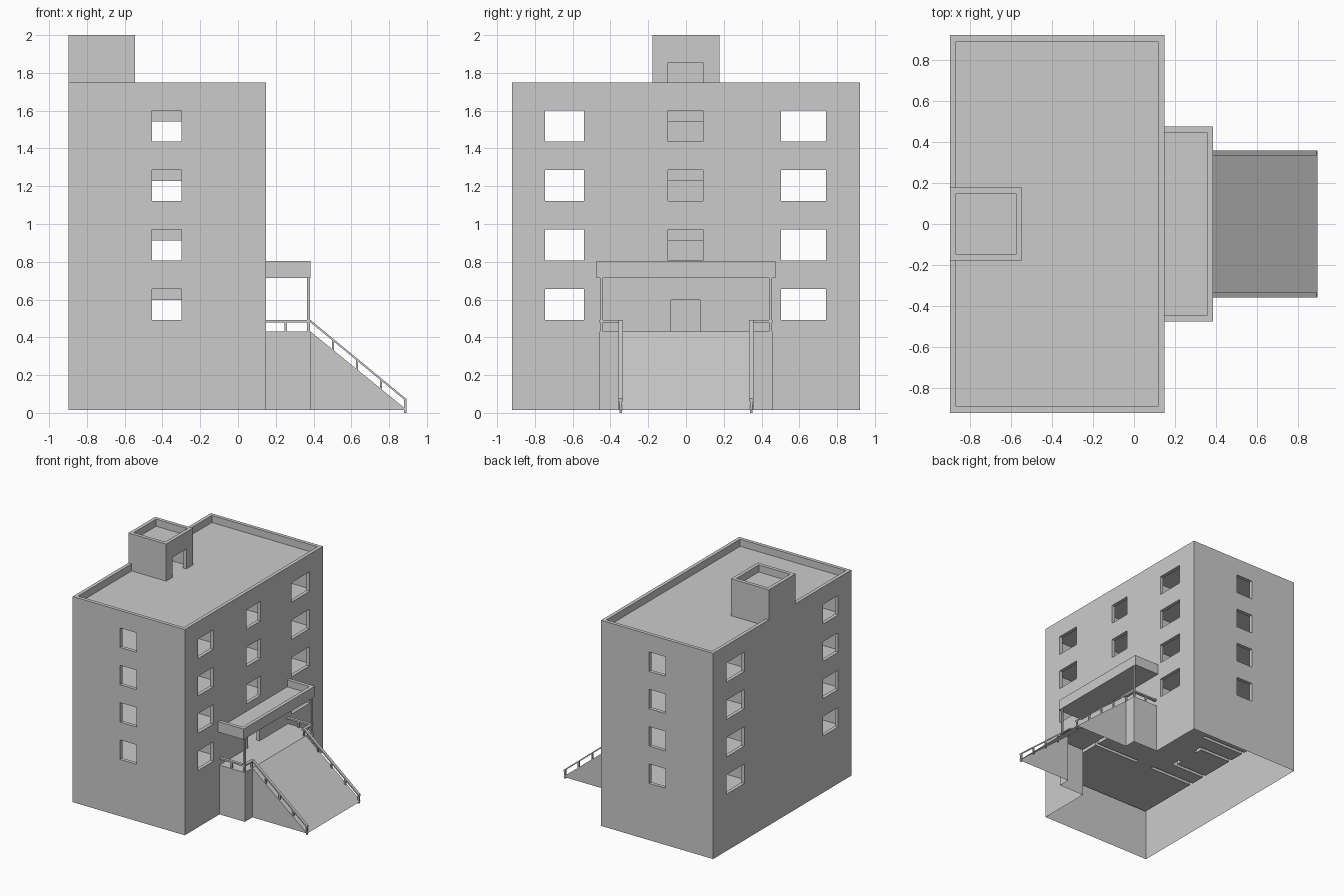
import bpy, bmesh

if "Cube" in bpy.data.objects:
    bpy.data.objects.remove(bpy.data.objects["Cube"])

grey = bpy.data.materials.new("light grey")
grey.diffuse_color = (0.6, 0.6, 0.6, 1)
grey.use_nodes = True
grey.node_tree.nodes["Principled BSDF"].inputs["Base Color"].default_value = grey.diffuse_color

X0, X1, Y0, Y1 = -0.897, 0.148, -0.92, 0.92      # building footprint
LX, LY = 0.385, 0.458                            # landing edge and half width
RX, RY = 0.895, 0.358                            # ramp end and half width
BASE, F0, P, T = 0.015, 0.43, 0.3145, 0.03       # ground, first floor, storey, thickness
ROOF, TOP = F0 + 4 * P, 2.0
CX, CY = -0.545, 0.178                           # stair core
WIN_H, DOOR_H = (0.063, 0.227), 0.168
SIDE_WIN, MID_WIN, ENTRY = (-0.455, -0.30), (-0.095, 0.09), (-0.08, 0.075)
END_WINS = [(-0.746, -0.54), (0.503, 0.741)]
PART = (0.305, 0.335)                            # partition walls at +-y


def make(name, verts, faces):
    me = bpy.data.meshes.new(name)
    me.from_pydata(verts, [], faces)
    me.materials.append(grey)
    me.update()
    ob = bpy.data.objects.new(name, me)
    bpy.context.collection.objects.link(ob)
    return ob


def within(v, r):
    return r[0] < v < r[1]


def grid_solid(name, axes, solid, skip=lambda c, d: False):
    """Skin of every grid cell for which solid(x, y, z) is true."""
    axes = [sorted(set(round(v, 4) for v in a)) for a in axes]
    n = [len(a) - 1 for a in axes]
    mid = lambda c: [(axes[i][c[i]] + axes[i][c[i] + 1]) / 2 for i in range(3)]
    full = {(i, j, k) for i in range(n[0]) for j in range(n[1]) for k in range(n[2])
            if solid(*mid((i, j, k)))}
    ids, verts, faces = {}, [], []

    def vid(p):
        if p not in ids:
            ids[p] = len(verts)
            verts.append([axes[i][p[i]] for i in range(3)])
        return ids[p]

    for c in sorted(full):
        for a in range(3):
            for s in (0, 1):
                nb = list(c)
                nb[a] += 2 * s - 1
                if tuple(nb) in full or skip(mid(c), (a, s, axes[a][c[a] + s])):
                    continue
                u, w = (a + 1) % 3, (a + 2) % 3
                loop = []
                for du, dw in ((0, 0), (1, 0), (1, 1), (0, 1)):
                    p = list(c)
                    p[a] += s
                    p[u] += du
                    p[w] += dw
                    loop.append(vid(tuple(p)))
                faces.append(loop if s else loop[::-1])
    return make(name, verts, faces)


def ring(x, y, x0, x1, y0, y1):
    return x < x0 + T or x > x1 - T or y < y0 + T or y > y1 - T


def building(x, y, z):
    inside = within(x, (X0, X1)) and within(y, (Y0, Y1))
    if z < F0:
        return inside or (x > X1 and abs(y) < LY)
    if not inside:
        return False
    core = x < CX and abs(y) < CY
    core_wall = core and ring(x, y, X0, CX, -CY, CY)
    k = min(int((z - F0) / P), 4)
    h = z - F0 - k * P
    doorway = x > CX - T and within(y, MID_WIN) and h < DOOR_H
    if k == 4:                                   # parapet and stair house
        if core:
            return within(z, (TOP - 0.09, TOP - 0.06)) or (core_wall and not doorway)
        return h < 0.06 and ring(x, y, X0, X1, Y0, Y1)
    if h > P - T:                                # floor slab
        return True
    if ring(x, y, X0, X1, Y0, Y1):               # outer walls with openings
        win = within(h, WIN_H)
        if y < Y0 + T or y > Y1 - T:
            return not (win and within(x, SIDE_WIN))
        if win and any(within(y, r) for r in END_WINS):
            return False
        if x > 0:
            if k == 0:
                return not (h < DOOR_H and within(y, ENTRY))
            return not (win and within(y, MID_WIN))
        return True
    if core_wall:
        return not doorway
    return within(abs(y), PART) and not (within(x, SIDE_WIN) and h < DOOR_H)


# building with landing: open underneath and towards the ramp
xs = [X0, X0 + T, CX - T, CX, *SIDE_WIN, X1 - T, X1, LX]
ys = [Y0, Y0 + T, Y1 - T, Y1, *MID_WIN, *ENTRY]
for r in END_WINS:
    ys += r
for s in (-1, 1):
    ys += [s * v for v in (LY, RY, CY, CY - T, *PART)]
zs = [BASE, F0, ROOF, ROOF + 0.06, ROOF + DOOR_H, TOP - 0.09, TOP - 0.06, TOP]
for k in range(4):
    zs += [F0 + k * P + h for h in (0, *WIN_H, DOOR_H, P - T)]
grid_solid("building", (xs, ys, zs), building,
           lambda c, d: (d[0] == 2 and abs(d[2] - BASE) < 1e-3)
           or (d[0] == 0 and abs(d[2] - LX) < 1e-3 and abs(c[1]) < RY))

# canopy tray over the entrance, raised rim on three sides
CB, CT, CW = 0.715, 0.803, 0.475
grid_solid("entrance_canopy",
           ([X1, LX - T, LX], [-CW, -CW + T, CW - T, CW], [CB, CB + T, CT]),
           lambda x, y, z: z < CB + T or x > LX - T or abs(y) > CW - T)

# ramp: sloping deck with two side walls, open below
make("ramp",
     [(LX, -RY, F0), (RX, -RY, BASE), (RX, RY, BASE), (LX, RY, F0), (LX, -RY, BASE), (LX, RY, BASE)],
     [(0, 1, 2, 3), (0, 4, 1), (3, 2, 5)])


def prism(name, profile, y0, y1):
    """Extrude an x-z outline along y."""
    y0, y1 = sorted((y0, y1))
    n = len(profile)
    verts = [(x, y, z) for y in (y0, y1) for x, z in profile]
    faces = [tuple(range(n)), tuple(range(2 * n - 1, n - 1, -1))]
    faces += [(i, i + n, (i + 1) % n + n, (i + 1) % n) for i in range(n)]
    ob = make(name, verts, faces)
    bm = bmesh.new()
    bm.from_mesh(ob.data)
    bmesh.ops.recalc_face_normals(bm, faces=bm.faces)
    bm.to_mesh(ob.data)
    bm.free()


def box(name, x0, x1, y0, y1, z0, z1):
    prism(name, [(x0, z0), (x1, z0), (x1, z1), (x0, z1)], y0, y1)


def slope(x):
    return F0 + (BASE - F0) * (x - LX) / (RX - LX)


# columns and railings on both sides
for s, side in ((-1, "near"), (1, "far")):
    box(f"canopy_column_{side}", 0.365, 0.38, s * 0.439, s * 0.454, F0, CB)
    box(f"landing_rail_{side}", X1, LX, s * 0.434, s * 0.458, 0.478, 0.491)
    box(f"landing_front_rail_{side}", 0.361, LX, s * 0.333, s * 0.434, 0.478, 0.491)
    box(f"landing_post_{side}", 0.247, 0.26, s * 0.44, s * 0.453, F0, 0.48)
    box(f"landing_corner_post_{side}", 0.366, 0.379, s * 0.34, s * 0.353, F0, 0.48)
    prism(f"ramp_rail_{side}", [(LX, 0.478), (0.892, 0.06), (0.892, 0.073), (LX, 0.491)],
          s * 0.333, s * 0.358)
    for i, x in enumerate((0.503, 0.63, 0.757, 0.885)):
        low = 0.0 if i == 3 else slope(x) - 0.01
        box(f"ramp_post_{side}_{i + 1}", x - 0.006, x + 0.006, s * 0.339, s * 0.352,
            low, slope(x) + 0.052)
